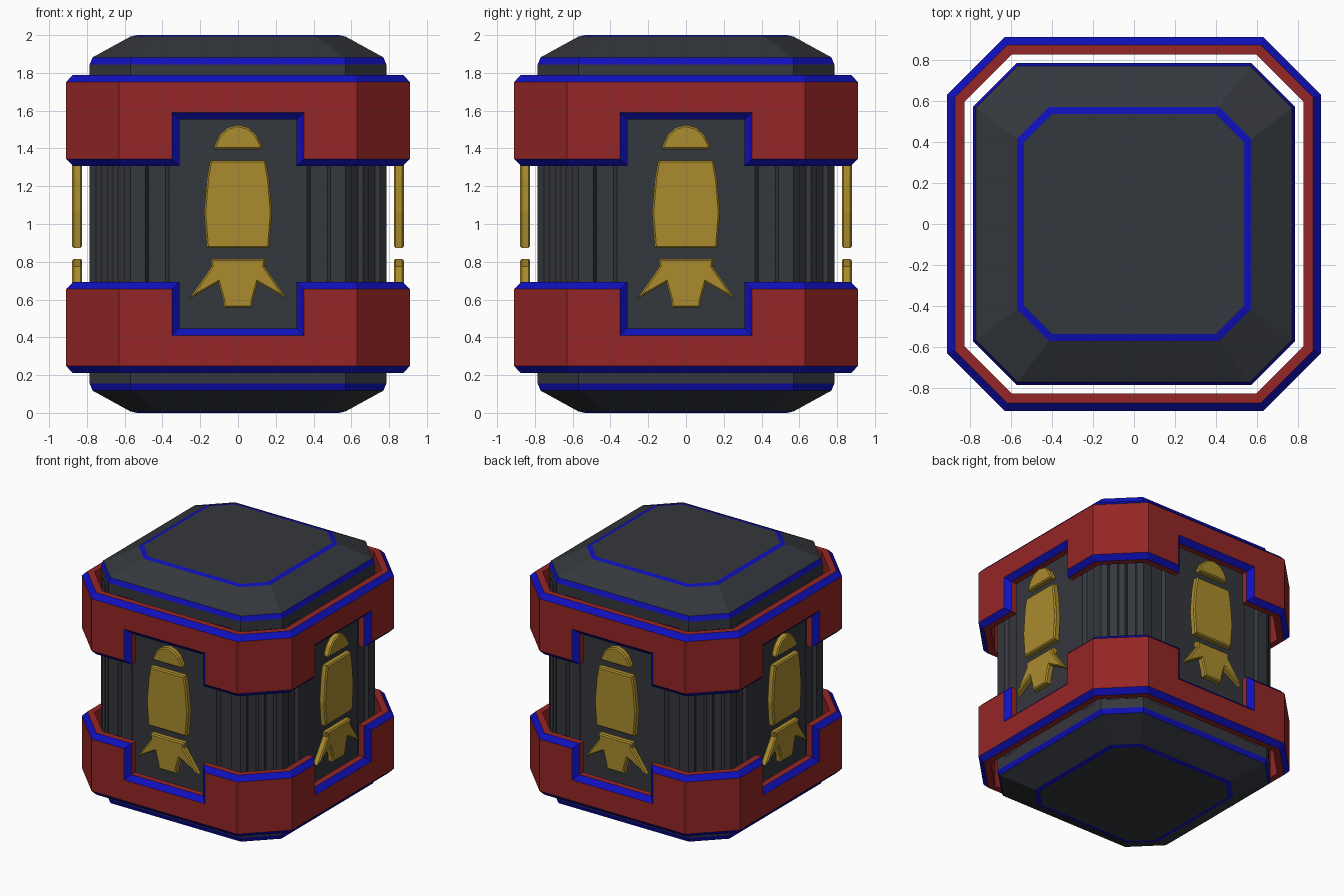
import bpy, bmesh
from math import pi
from mathutils import Matrix, Vector

if "Cube" in bpy.data.objects:
    bpy.data.objects.remove(bpy.data.objects["Cube"])


def material(name, rgb):
    m = bpy.data.materials.new(name)
    m.diffuse_color = (*rgb, 1)
    m.use_nodes = True
    m.node_tree.nodes["Principled BSDF"].inputs["Base Color"].default_value = m.diffuse_color
    return m


DARK = material("charcoal", (0.034, 0.038, 0.046))
RED = material("red", (0.30, 0.019, 0.019))
BLUE = material("blue", (0.005, 0.005, 0.50))
GOLD = material("gold", (0.40, 0.26, 0.026))
TURNS = [Matrix.Rotation(k * pi / 2, 4, 'Z') for k in range(4)]


def finish(bm, name, mats):
    bmesh.ops.remove_doubles(bm, verts=bm.verts[:], dist=1e-5)
    bmesh.ops.recalc_face_normals(bm, faces=bm.faces[:])
    me = bpy.data.meshes.new(name)
    bm.to_mesh(me)
    bm.free()
    for m in mats:
        me.materials.append(m)
    ob = bpy.data.objects.new(name, me)
    bpy.context.collection.objects.link(ob)
    return ob


def around(front):
    """Repeat front-side (x, y) points on all four sides."""
    return [(t @ Vector((x, y, 0))).xy for t in TURNS for x, y in front]


def loft(layers, name, mats, bands):
    """Stack (outline, z) layers with end caps; bands holds a material per step."""
    bm = bmesh.new()
    rings = [[bm.verts.new((p[0], p[1], z)) for p in pts] for pts, z in layers]
    n = len(rings[0])
    for a, b, mi in zip(rings, rings[1:], bands):
        for i in range(n):
            j = (i + 1) % n
            bm.faces.new((a[i], a[j], b[j], b[i])).material_index = mi
    bm.faces.new(rings[0])
    bm.faces.new(rings[-1])
    return finish(bm, name, mats)


def octagon(r, c):
    return around([(-c, -r), (c, -r)])


# Fluted core: grooves beside each flat panel and on each corner
R, C, D = 0.785, 0.57, 0.025
half = [(0.365, 0), (0.385, D), (0.475, D), (0.49, 0), (C, 0)]
side = [(-x, d - R) for x, d in reversed(half)] + [(x, d - R) for x, d in half]
for f, d in [(.15, 0), (.2, D), (.38, D), (.43, 0), (.57, 0), (.62, D), (.8, D), (.85, 0)]:
    x, y = C + (R - C) * f, -R + (R - C) * f
    side.append((x - d * 0.707, y + d * 0.707))
flutes = around(side)
loft([(flutes, 0.23), (flutes, 1.77)], "fluted_core", [DARK], [0])

# End caps with blue trim bands
steps = [(R, C, 1.77), (R, C, 1.845), (0.77, 0.565, 1.882),
         (0.57, 0.415, 1.992), (0.535, 0.40, 2.0)]
for name, flip in (("top_cap", False), ("bottom_cap", True)):
    loft([(octagon(r, c), 2 - z if flip else z) for r, c, z in steps],
         name, [DARK, BLUE], [0, 1, 0, 1])

# Armour rings: six-point section swept round an octagon, notched on each side
OUT, MID, INN = 0.91, 0.873, 0.825


def section(xo, xm, xi, zo, zm):
    return [(xo, -OUT, 1.752), (xm, -MID, 1.79), (xi, -INN, 1.79),
            (xi, -INN, zm), (xm, -MID, zm), (xo, -OUT, zo)]


right = [section(0.35, 0.31, 0.31, 1.59, 1.552),
         section(0.35, 0.31, 0.31, 1.345, 1.308),
         section(0.63, 0.615, 0.595, 1.345, 1.308)]
left = [[(-x, y, z) for x, y, z in s] for s in reversed(right)]


def armour_ring(name, flip):
    bm = bmesh.new()
    stations = []
    for t in TURNS:
        for s in left + right:
            stations.append([bm.verts.new(t @ Vector((x, y, 2 - z if flip else z)))
                             for x, y, z in s])
    for i, a in enumerate(stations):
        b = stations[(i + 1) % len(stations)]
        for j in range(6):
            k = (j + 1) % 6
            f = bm.faces.new((a[j], a[k], b[k], b[j]))
            f.material_index = int(j in (0, 4))
    flat = [f for f in bm.faces if f.calc_area() < 1e-6]
    bmesh.ops.delete(bm, geom=flat, context='FACES')
    finish(bm, name, [RED, BLUE])


armour_ring("upper_armour_ring", False)
armour_ring("lower_armour_ring", True)

# Gold rocket ornament in three plates, one set per side (right half outlines)
plates = {
    "rocket_nose": [(0.125, 1.395), (0.125, 1.415), (0.098, 1.47), (0.055, 1.51), (0, 1.525)],
    "rocket_body": [(0.165, 0.873), (0.18, 1.06), (0.165, 1.235), (0.147, 1.337)],
    "rocket_fins": [(0.075, 0.557), (0.08, 0.6), (0.105, 0.69), (0.262, 0.6),
                    (0.14, 0.775), (0.147, 0.815)],
}
for name, pts in plates.items():
    outline = pts + [(-x, z) for x, z in reversed(pts) if x > 0]
    for t, where in zip(TURNS, ("front", "right", "back", "left")):
        bm = bmesh.new()
        face = bm.faces.new([bm.verts.new((x, -0.825, z)) for x, z in outline])
        ext = bmesh.ops.extrude_face_region(bm, geom=[face])
        verts = [v for v in ext["geom"] if isinstance(v, bmesh.types.BMVert)]
        bmesh.ops.translate(bm, verts=verts, vec=(0, -0.053, 0))
        rims = [e for e in bm.edges if abs(e.verts[0].co.y - e.verts[1].co.y) < 1e-6]
        bmesh.ops.bevel(bm, geom=rims, offset=0.009, segments=1, affect='EDGES')
        bm.transform(t)
        finish(bm, f"{where}_{name}", [GOLD])
